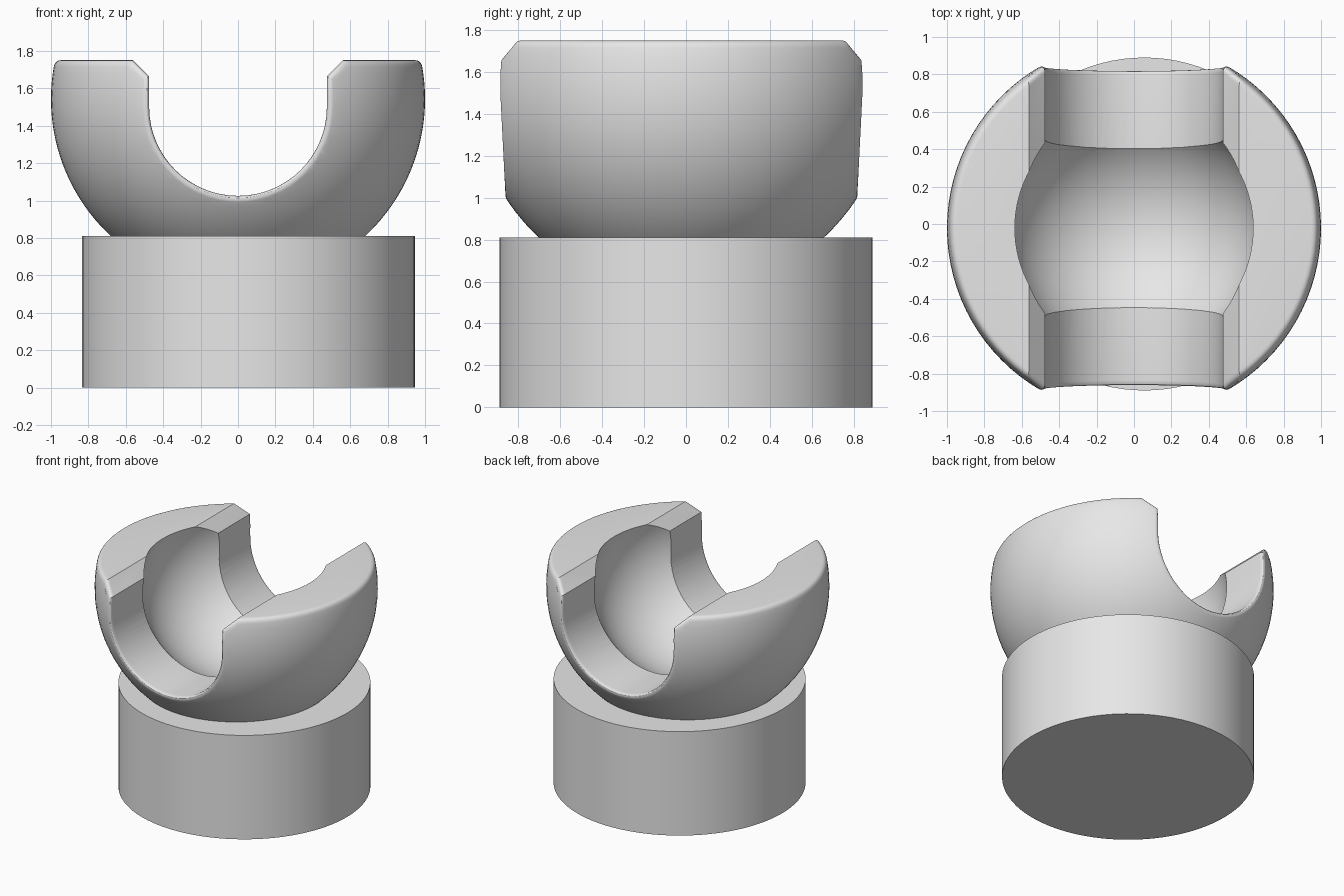
import bpy, bmesh, math
from mathutils import Vector

if "Cube" in bpy.data.objects:
    bpy.data.objects.remove(bpy.data.objects["Cube"])

CZ = 1.543        # height of the ball centre
R_OUT, R_IN = 1.0, 0.67
TOP = 1.75        # flat rim height
SHIFT_Y = -0.022  # the socket sits slightly forward of the base

grey = bpy.data.materials.new("light_grey")
grey.diffuse_color = (0.8, 0.8, 0.8, 1)
grey.use_nodes = True
grey.node_tree.nodes["Principled BSDF"].inputs["Base Color"].default_value = grey.diffuse_color


def make_object(name, bm):
    bmesh.ops.recalc_face_normals(bm, faces=bm.faces[:])
    mesh = bpy.data.meshes.new(name)
    bm.to_mesh(mesh)
    bm.free()
    mesh.materials.append(grey)
    ob = bpy.data.objects.new(name, mesh)
    bpy.context.collection.objects.link(ob)
    return ob


def activate(ob):
    bpy.ops.object.select_all(action='DESELECT')
    ob.select_set(True)
    bpy.context.view_layer.objects.active = ob


def bezier(a, b, c, n):
    a, b, c = Vector(a), Vector(b), Vector(c)
    return [a * (1 - t) ** 2 + b * 2 * t * (1 - t) + c * t * t
            for t in (k / n for k in range(n + 1))]


def arc(radius, z0, z1, n):
    """Meridian points (r, z) of a ball between two heights."""
    a0, a1 = (math.asin(max(-1, min(1, (z - CZ) / radius))) for z in (z0, z1))
    return [Vector((max(0, radius * math.cos(a0 + (a1 - a0) * k / n)),
                    CZ + radius * math.sin(a0 + (a1 - a0) * k / n)))
            for k in range(n + 1)]


def lathe(name, profile, steps):
    bm = bmesh.new()
    vs = [bm.verts.new((p[0], 0, p[1])) for p in profile]
    es = [bm.edges.new(pair) for pair in zip(vs, vs[1:])]
    bmesh.ops.spin(bm, geom=vs + es, cent=(0, 0, 0), axis=(0, 0, 1),
                   angle=2 * math.pi, steps=steps, use_merge=True)
    bmesh.ops.remove_doubles(bm, verts=bm.verts[:], dist=1e-5)
    return make_object(name, bm)


# Socket: hollow ball cut flat on top, with a rounded outer rim
rim_r = math.sqrt(R_OUT ** 2 - (TOP - CZ) ** 2)
outer = arc(R_OUT, CZ - R_OUT, TOP - 0.035, 40)
rim = bezier(outer[-1], (rim_r, TOP), (rim_r - 0.03, TOP), 5)
inner = arc(R_IN, TOP, CZ - R_IN, 32)
socket = lathe("socket", outer + rim[1:] + inner, 96)

# Slot profile: half round channel with straight sides and chamfered mouth
SLOT_R, SLOT_Z = 0.475, 1.50
half = [Vector((SLOT_R * math.sin(k * math.pi / 32), SLOT_Z - SLOT_R * math.cos(k * math.pi / 32)))
        for k in range(17)]
half += [Vector((SLOT_R, 1.58)), Vector((SLOT_R, 1.663)), Vector((0.562, TOP)), Vector((0.70, 1.888))]
slot = [Vector((-p.x, p.y)) for p in reversed(half[1:])] + half


def exit_y(p):
    return math.sqrt(max(0.05, R_OUT ** 2 - p.x ** 2 - (p.y - CZ) ** 2))


# Slot cutter: flares where it leaves the ball, giving rounded slot edges
FILLET = 0.042
bm = bmesh.new()
columns = []
for i, p in enumerate(slot):
    d = slot[min(i + 1, len(slot) - 1)] - slot[max(i - 1, 0)]
    q = p + Vector((d.y, -d.x)).normalized() * FILLET
    y = exit_y(p)
    side = bezier((p.x, y - FILLET, p.y), (p.x, y, p.y), (q.x, exit_y(q) + 0.001, q.y), 6)
    side.append(Vector((q.x, 1.3, q.y)))
    path = [Vector((v.x, -v.y, v.z)) for v in reversed(side)] + side
    columns.append([bm.verts.new(v) for v in path])
for i, a in enumerate(columns):
    b = columns[(i + 1) % len(columns)]
    for k in range(len(a) - 1):
        bm.faces.new((a[k], b[k], b[k + 1], a[k + 1]))
bm.faces.new([c[0] for c in columns])
bm.faces.new([c[-1] for c in columns])
cutter = make_object("slot_cutter", bm)
cutter.hide_render = True

# Cut the slot through the socket
activate(socket)
mod = socket.modifiers.new("slot", 'BOOLEAN')
mod.operation = 'DIFFERENCE'
mod.solver = 'EXACT'
mod.object = cutter
bpy.ops.object.modifier_apply(modifier=mod.name)
bpy.data.objects.remove(cutter, do_unlink=True)
socket.location.y = SHIFT_Y

# Base: plain cylinder, slightly off centre
base = lathe("base", [(0, 0), (0.89, 0), (0.89, 0.81), (0, 0.81)], 96)
base.location.x = 0.055

for ob in (socket, base):
    activate(ob)
    bpy.ops.object.shade_smooth_by_angle(angle=math.radians(25))
